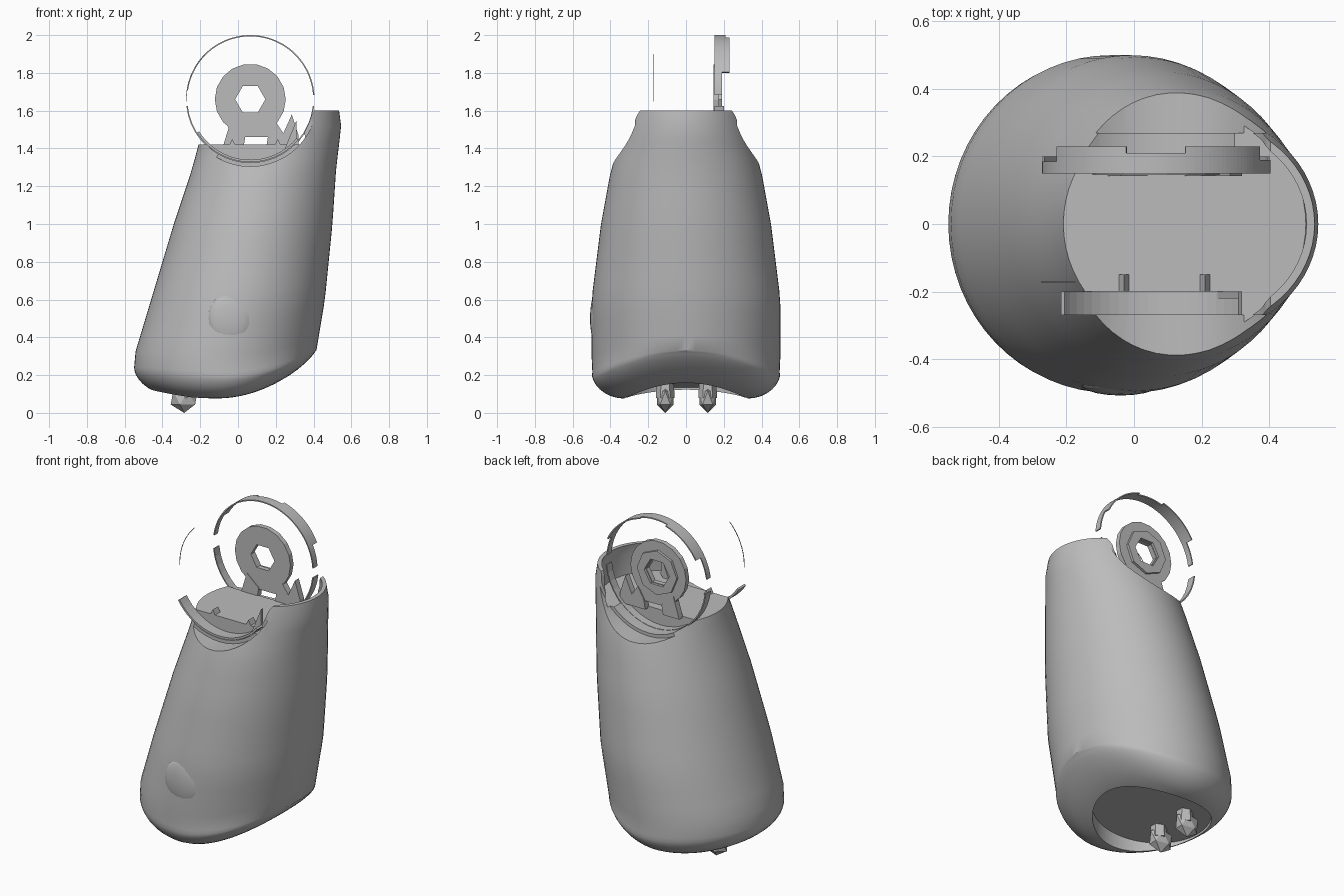
import bpy, bmesh, math
from mathutils import Matrix

cube = bpy.data.objects.get("Cube")
if cube:
    bpy.data.objects.remove(cube, do_unlink=True)

grey = bpy.data.materials.new("neutral_grey")
grey.use_nodes = True
grey.diffuse_color = (0.5, 0.5, 0.5, 1)
grey.node_tree.nodes["Principled BSDF"].inputs["Base Color"].default_value = (0.5, 0.5, 0.5, 1)

HUB_X, HUB_Z = 0.065, 1.66
RING_R = 0.34


def shade(obj):
    bpy.ops.object.select_all(action="DESELECT")
    obj.select_set(True)
    bpy.context.view_layer.objects.active = obj
    bpy.ops.object.shade_smooth_by_angle(angle=math.radians(35))


def finish(name, bm):
    bmesh.ops.recalc_face_normals(bm, faces=bm.faces)
    mesh = bpy.data.meshes.new(name)
    bm.to_mesh(mesh)
    bm.free()
    mesh.materials.append(grey)
    obj = bpy.data.objects.new(name, mesh)
    bpy.context.collection.objects.link(obj)
    return obj


def loft(name, rows):
    """Skin closed rows of points and cap both ends."""
    bm = bmesh.new()
    rings = [[bm.verts.new(p) for p in row] for row in rows]
    n = len(rings[0])
    for a, b in zip(rings, rings[1:]):
        for i in range(n):
            bm.faces.new((a[i], a[(i + 1) % n], b[(i + 1) % n], b[i]))
    bm.faces.new(rings[0])
    bm.faces.new(rings[-1])
    return finish(name, bm)


def prism(name, outline, y0, y1):
    """Extrude an x-z outline along y."""
    return loft(name, [[(x, y, z) for x, z in outline] for y in (y0, y1)])


def cylinder_y(name, r, y0, y1, n=48):
    pts = [(HUB_X + r * math.cos(i * math.tau / n), HUB_Z + r * math.sin(i * math.tau / n)) for i in range(n)]
    return prism(name, pts, y0, y1)


def arc(name, r0, r1, a0, a1, y0, y1, n=20):
    """Curved strip around the hub axis."""
    angles = [math.radians(a0 + (a1 - a0) * i / n) for i in range(n + 1)]
    rows = [[(HUB_X + r * math.cos(a), y, HUB_Z + r * math.sin(a))
             for r, y in ((r0, y0), (r1, y0), (r1, y1), (r0, y1))] for a in angles]
    return loft(name, rows)


def cut(obj, cutter):
    mod = obj.modifiers.new("cut", "BOOLEAN")
    mod.operation, mod.solver, mod.object = "DIFFERENCE", "EXACT", cutter
    bpy.context.view_layer.objects.active = obj
    bpy.ops.object.modifier_apply(modifier=mod.name)
    bpy.data.objects.remove(cutter, do_unlink=True)


def annulus(name, r0, r1, n0, n1, y0, y1):
    """Round plate with a faceted hole."""
    plate = cylinder_y(name, r1, y0, y1, n1)
    cut(plate, cylinder_y("hole_cutter", r0, y0 - 0.1, y1 + 0.1, n0))


# Body section: height, left x, right x, half depth
SECTIONS = [(0.1, -0.55, 0.38, 0.49), (0.3, -0.55, 0.41, 0.5), (0.6, -0.46, 0.46, 0.5),
            (1.0, -0.34, 0.5, 0.45), (1.3, -0.24, 0.52, 0.395), (1.42, -0.21, 0.535, 0.355),
            (1.54, -0.17, 0.548, 0.325), (1.6, -0.15, 0.535, 0.31)]


def section(z):
    z = min(max(z, 0.1), 1.6)
    for a, b in zip(SECTIONS, SECTIONS[1:]):
        if z <= b[0]:
            t = (z - a[0]) / (b[0] - a[0])
            return [p + (q - p) * t for p, q in zip(a[1:], b[1:])]


def point(z, angle, scale=1.0):
    left, right, depth = section(z)
    return ((left + right) / 2 + scale * (right - left) / 2 * math.cos(angle),
            scale * depth * math.sin(angle), z)


def underside(x):
    d = x + 0.12
    return 0.075 + (0.8 if d > 0 else 0.3) * d * d


N = 64
ANGLES = [i * math.tau / N for i in range(N)]


def round_height(a):
    return 0.07 - 0.04 * math.cos(a) + 0.07 * math.sin(a) ** 2


# Body: rounded slanted base, then tapering leaning wall
rows = []
for s in (0.3, 0.6, 0.72, 0.8, 0.86, 0.91, 0.95, 0.98, 0.995):
    row = []
    for a in ANGLES:
        x, y, _ = point(0.3, a, s)
        e = max(0, (s - 0.65) / 0.35)
        row.append((x, y, underside(x) + round_height(a) * (1 - math.sqrt(1 - e * e))))
    rows.append(row)
for k in range(17):
    row = []
    for a in ANGLES:
        x = point(0.3, a)[0]
        edge = underside(x) + round_height(a)
        row.append(point(edge + (1.6 - edge) * k / 16, a))
    rows.append(row)
body = loft("body", rows)

# Open top: level shelf, raised lip on one side, round side notches
cut(body, loft("lip_cutter", [[(x, y, z) for x, y, _ in (point(min(z, 1.6), a, 0.93) for a in ANGLES)]
                              for z in (1.42, 1.54, 1.6, 1.7)]))
cut(body, prism("shelf_cutter", [(-0.6, 1.42), (0.29, 1.42), (0.41, 1.61), (0.41, 1.8), (-0.6, 1.8)], -0.6, 0.6))
for y0, y1, r in ((-0.7, -0.27, 0.355), (-0.28, -0.2, 0.335), (0.15, 0.28, 0.335), (0.27, 0.7, 0.355)):
    cut(body, cylinder_y("notch_cutter", r, y0, y1))

# Shallow round recess in the base
recess = [[(-0.13 + 0.33 * math.cos(a), 0.33 * math.sin(a), z + 0.03 * math.cos(a)) for a in ANGLES]
          for z in (-0.1, 0.165)]
cut(body, loft("recess_cutter", recess))
shade(body)

# Broken guard ring at the back: wide at the top, narrow toward its ends
for i, (a0, a1, y1) in enumerate(((4, 25, 0.19), (25, 75, 0.23), (75, 105, 0.21),
                                  (105, 150, 0.23), (150, 172, 0.185), (186, 354, 0.2))):
    arc(f"back_ring_{i}", RING_R - 0.007, RING_R, a0, a1, 0.15, y1)

# Remains of the ring at the front
arc("front_ring_sliver", RING_R - 0.003, RING_R, 135, 182, -0.173, -0.17)
arc("front_ring_lower", RING_R - 0.02, RING_R - 0.008, 212, 320, -0.27, -0.2)
for x in (-0.03, 0.21):
    prism("front_ring_spike", [(x - 0.015, 1.42), (x + 0.015, 1.42), (x, 1.45)], -0.2, -0.15)
prism("front_ring_tip", [(0.24, 1.38), (0.31, 1.44), (0.31, 1.55)], -0.22, -0.2)

# Hub plate with a faceted hole, standing on two feet
annulus("hub_plate", 0.08, 0.188, 6, 18, 0.145, 0.175)
annulus("hub_collar", 0.085, 0.135, 6, 8, 0.17, 0.19)
prism("hub_neck", [(-0.06, 1.53), (-0.03, 1.46), (0.18, 1.46), (0.2, 1.54), (0.14, 1.58), (0, 1.58)], 0.147, 0.173)
prism("hub_left_foot", [(-0.08, 1.41), (0.03, 1.41), (0.04, 1.47), (-0.04, 1.54)], 0.142, 0.18)
prism("hub_right_foot", [(0.15, 1.41), (0.32, 1.41), (0.32, 1.47), (0.285, 1.58), (0.24, 1.48), (0.2, 1.54), (0.16, 1.47)],
      0.142, 0.18)

# Faceted clips under the base
for side, y in (("front", -0.11), ("back", 0.115)):
    bm = bmesh.new()
    bmesh.ops.create_icosphere(bm, subdivisions=1, radius=1,
                               matrix=Matrix.Translation((-0.285, y, 0.08)) @ Matrix.Diagonal((0.08, 0.052, 0.08, 1)))
    finish(side + "_clip", bm)
    bm = bmesh.new()
    bmesh.ops.create_cone(bm, cap_ends=True, segments=6, radius1=0.05, radius2=0.045, depth=0.09,
                          matrix=Matrix.Translation((-0.27, y, 0.125)))
    finish(side + "_clip_stem", bm)

# Shallow bulge on the front
bm = bmesh.new()
bmesh.ops.create_uvsphere(bm, u_segments=20, v_segments=12, radius=1,
                          matrix=Matrix.Translation((-0.04, -0.472, 0.5)) @ Matrix.Diagonal((0.12, 0.036, 0.14, 1)))
shade(finish("front_bulge", bm))
